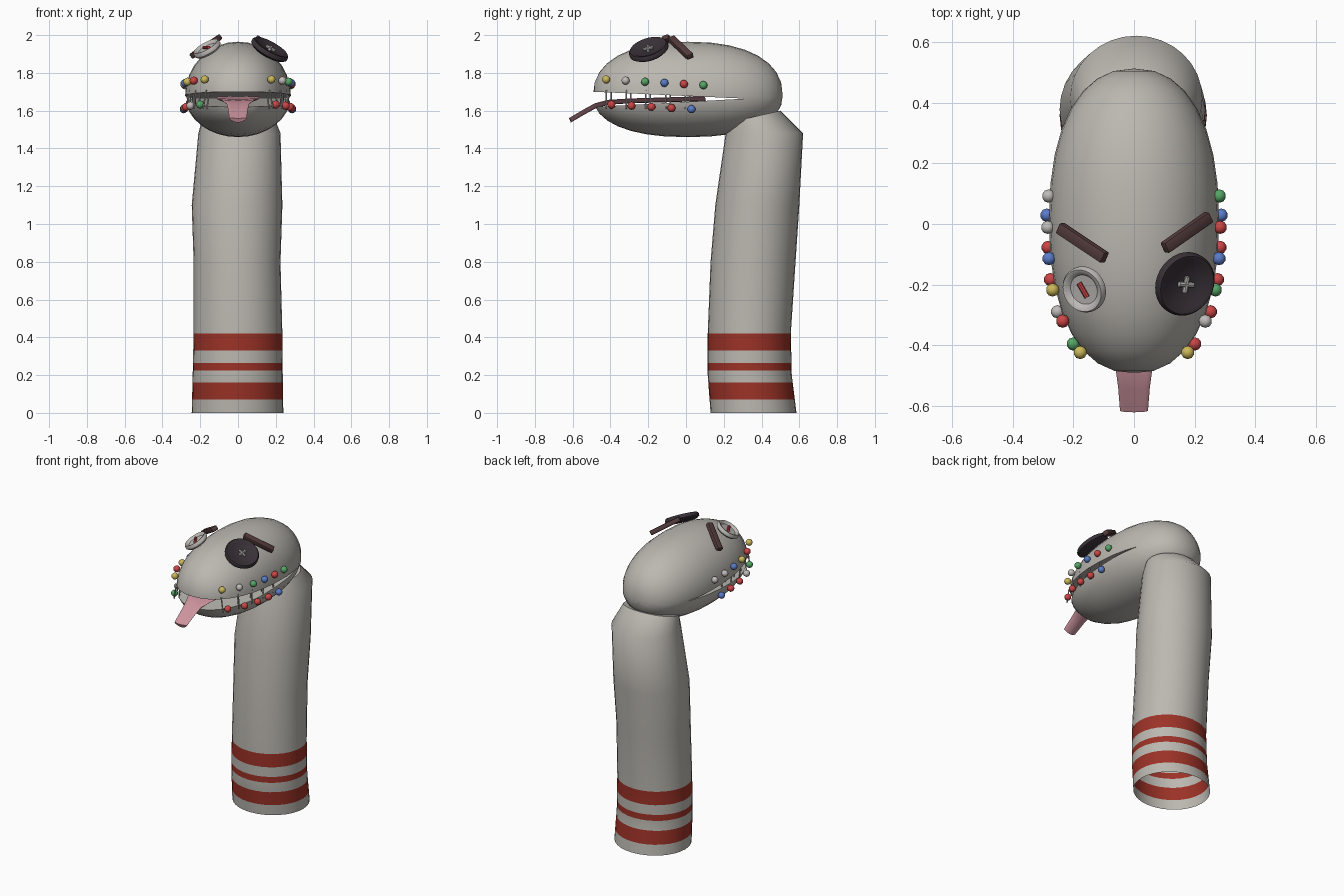
import bpy, bmesh, math
from mathutils import Vector, Matrix

cube = bpy.data.objects.get("Cube")
if cube:
    bpy.data.objects.remove(cube)


def material(name, *rgb):
    m = bpy.data.materials.new(name)
    m.use_nodes = True
    m.diffuse_color = (*rgb, 1)
    m.node_tree.nodes["Principled BSDF"].inputs["Base Color"].default_value = (*rgb, 1)
    return m


sock = material("sock grey", .5, .48, .44)
brick = material("stripe red", .33, .032, .02)
pink = material("tongue pink", .62, .3, .35)
black = material("button black", .04, .03, .038)
brown = material("brow brown", .09, .045, .045)
pale = material("pale grey", .52, .5, .48)
red = material("bead red", .6, .06, .06)
yellow = material("bead yellow", .6, .48, .1)
green = material("bead green", .09, .38, .13)
blue = material("bead blue", .1, .2, .58)


def finish(bm, name, *mats, angle=40):
    mesh = bpy.data.meshes.new(name)
    bm.to_mesh(mesh)
    bm.free()
    for m in mats:
        mesh.materials.append(m)
    ob = bpy.data.objects.new(name, mesh)
    bpy.context.collection.objects.link(ob)
    bpy.ops.object.select_all(action='DESELECT')
    ob.select_set(True)
    bpy.context.view_layer.objects.active = ob
    bpy.ops.object.shade_smooth_by_angle(angle=math.radians(angle))
    return ob


def loft(bm, rings):
    loops = [[bm.verts.new(p) for p in ring] for ring in rings]
    n = len(loops[0])
    for a, b in zip(loops, loops[1:]):
        for i in range(n):
            j = (i + 1) % n
            bm.faces.new((a[i], a[j], b[j], b[i]))
    return loops


def rod(name, a, b, radius, mat):
    a, b = Vector(a), Vector(b)
    bm = bmesh.new()
    bmesh.ops.create_cone(bm, cap_ends=True, segments=8, radius1=radius,
                          radius2=radius, depth=(b - a).length)
    turn = (b - a).to_track_quat('Z', 'Y').to_matrix().to_4x4()
    bm.transform(Matrix.Translation((a + b) / 2) @ turn)
    return finish(bm, name, mat)


# Sock tube: open at the bottom; each row is z, front y, back y, right x, left x
rows = [(0, .13, .585, -.245, .24), (.2, .115, .56, -.24, .237),
        (.42, .115, .555, -.235, .235), (.8, .13, .58, -.235, .225),
        (1.1, .155, .6, -.245, .235), (1.48, .21, .62, -.21, .225)]
stripes = [(.07, .16), (.225, .265), (.33, .42)]


def row_at(z):
    for a, b in zip(rows, rows[1:]):
        if z <= b[0]:
            t = (z - a[0]) / (b[0] - a[0])
            return [p + (q - p) * t for p, q in zip(a, b)]


heights = sorted({r[0] for r in rows} | {z for s in stripes for z in s})
rings = []
for z, y0, y1, x0, x1 in [row_at(h) for h in heights] + [(1.57, .24, .5, -.185, .19)]:
    rings.append([((x0 + x1) / 2 + (x1 - x0) / 2 * math.cos(t),
                   (y0 + y1) / 2 + (y1 - y0) / 2 * math.sin(t),
                   z + (.03 * math.sin(t) if z > 1.5 else 0))
                  for t in [i * math.tau / 32 for i in range(32)]])
bm = bmesh.new()
top = loft(bm, rings)[-1]
bm.faces.new(top)
for f in bm.faces:
    z = f.calc_center_median().z
    f.material_index = int(any(a < z < b for a, b in stripes))
finish(bm, "sock_tube", sock, brick, angle=50)


# Head: a squarish ellipsoid with its poles front and back, cut into two jaws
def head_point(p):
    r = math.hypot(p.x, p.y)
    s = r ** .87 / r if r > 1e-5 else 0
    return Vector((.28 * p.x * s, .01 + math.copysign(abs(p.z) ** .87, p.z) * .502,
                   1.68 + p.y * s * (.285 if p.y > 0 else .22)))


def jaw(name, point, normal):
    bm = bmesh.new()
    bmesh.ops.create_uvsphere(bm, u_segments=32, v_segments=16, radius=1)
    for v in bm.verts:
        v.co = head_point(v.co)
    cut = bmesh.ops.bisect_plane(bm, geom=bm.verts[:] + bm.edges[:] + bm.faces[:],
                                 plane_co=point, plane_no=normal, clear_outer=True)
    edges = [e for e in cut["geom_cut"] if isinstance(e, bmesh.types.BMEdge)]
    bmesh.ops.contextual_create(bm, geom=edges)
    bmesh.ops.recalc_face_normals(bm, faces=bm.faces)
    finish(bm, name, sock)


jaw("upper_jaw", (0, -.49, 1.7), (0, -.045, -1))
jaw("lower_jaw", (0, -.48, 1.62), (0, -.055, 1))

# Tongue: flat rounded strip that droops over the lip; rows are y, z, half width
bm = bmesh.new()
path = [(.1, 1.662, .11), (-.3, 1.65, .11), (-.41, 1.643, .085), (-.48, 1.625, .06),
        (-.54, 1.592, .052), (-.615, 1.548, .046)]
loops = loft(bm, [[(w * math.cos(t), y - .005 * math.sin(t),
                    z + .011 * math.sin(t) + .012 * math.cos(t) ** 2)
                   for t in [i * math.tau / 16 for i in range(16)]] for y, z, w in path])
bm.faces.new(loops[0])
bm.faces.new(loops[-1])
bmesh.ops.recalc_face_normals(bm, faces=bm.faces)
finish(bm, "tongue", pink)

# Beads along both lips, each pair tied by threads across the mouth
upper_colours = {1: [yellow, pale, green, blue, red, green],
                 -1: [yellow, red, yellow, blue, pale, pale]}
lower_colours = {1: [red, red, red, red, blue], -1: [green, pale, red, red, blue]}
upper_x = [.177, .235, .268, .28, .284, .281]
lower_x = [.2, .252, .275, .283, .287]


def bead(name, co, mat):
    bm = bmesh.new()
    bmesh.ops.create_icosphere(bm, subdivisions=2, radius=.022)
    bm.transform(Matrix.Translation(co))
    finish(bm, name, mat)


for side, word in ((1, "left"), (-1, "right")):
    ups = [(side * x, -.423 + .103 * i, 1.765 - .006 * i) for i, x in enumerate(upper_x)]
    lows = [(side * x, -.395 + .106 * i, 1.632 - .006 * i) for i, x in enumerate(lower_x)]
    for co, mat in zip(ups, upper_colours[side]):
        bead(word + "_upper_bead", co, mat)
    for co, mat in zip(lows, lower_colours[side]):
        bead(word + "_lower_bead", co, mat)
    for a, b in zip(ups, lows):
        for inset, shift in ((.95, -.012), (.85, .012)):
            y = (a[1] + b[1]) / 2 + shift
            rod(word + "_lip_thread", (a[0] * inset, y, 1.71),
                (b[0] * inset * .97, y, 1.61), .004, pale)


# Button eyes: turned dish with a raised rim, tied with thread
def button(name, co, normal, r, mat, thread, ties):
    bm = bmesh.new()
    outline = [(.01, -.018), (.85, -.018), (1, -.006), (1, .008), (.93, .018),
               (.8, .016), (.65, .004), (.01, .002)]
    loops = loft(bm, [[(k * r * math.cos(t), k * r * math.sin(t), h)
                       for t in [i * math.tau / 32 for i in range(32)]] for k, h in outline])
    bm.faces.new(loops[0])
    bm.faces.new(loops[-1])
    bmesh.ops.recalc_face_normals(bm, faces=bm.faces)
    place = Matrix.Translation(co) @ Vector(normal).to_track_quat('Z', 'Y').to_matrix().to_4x4()
    bm.transform(place)
    finish(bm, name, mat)
    for angle in ties:
        d = Vector((math.cos(angle), math.sin(angle), 0)) * .027
        up = Vector((0, 0, .01))
        rod(name + "_thread", place @ (up - d), place @ (up + d), .009, thread)


button("left_button_eye", (.167, -.197, 1.922), (.47, -.27, .84), .107, black, pale, (.4, 1.97))
button("right_button_eye", (-.163, -.215, 1.926), (-.47, -.27, .84), .077, pale, red, (0,))


# Eyebrows: bevelled bars slanting down and outward
def brow(name, co, along, normal):
    x = Vector(along).normalized()
    y = Vector(normal).cross(x).normalized()
    bm = bmesh.new()
    bmesh.ops.create_cube(bm, size=1, matrix=Matrix.Diagonal((.205, .04, .03, 1)))
    bmesh.ops.bevel(bm, geom=bm.edges[:], offset=.006, segments=2, affect='EDGES', profile=.5)
    turn = Matrix((x, y, x.cross(y))).transposed().to_4x4()
    bm.transform(Matrix.Translation(co) @ turn)
    finish(bm, name, brown)


brow("left_eyebrow", (.174, -.028, 1.934), (.15, .105, -.1), (.5, -.1, .85))
brow("right_eyebrow", (-.17, -.062, 1.94), (-.15, .1, -.1), (-.5, -.1, .85))
